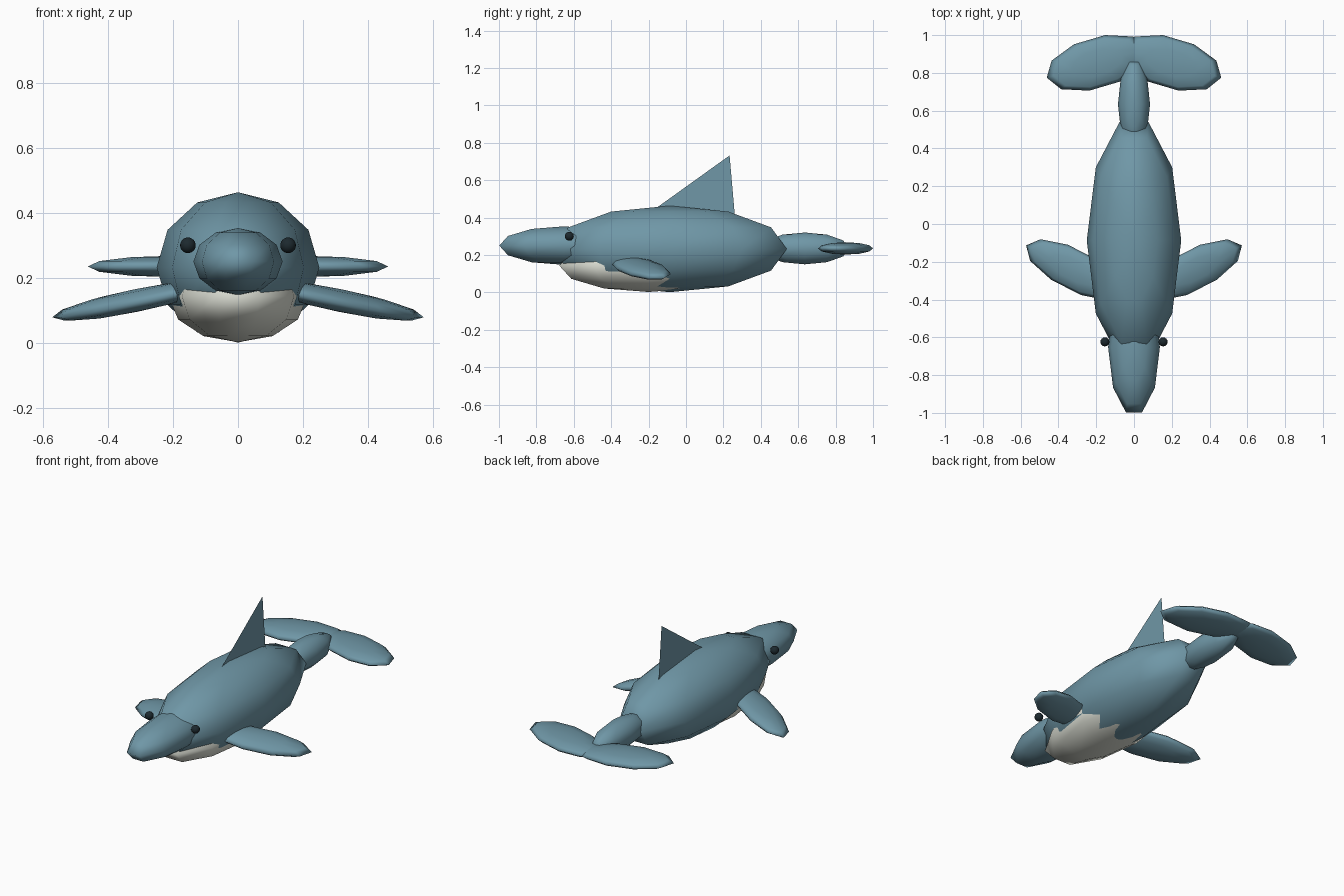
import bpy, bmesh
from mathutils import Matrix, Vector

if "Cube" in bpy.data.objects:
    bpy.data.objects.remove(bpy.data.objects["Cube"])


def material(name, color):
    m = bpy.data.materials.new(name)
    m.diffuse_color = (*color, 1)
    m.use_nodes = True
    m.node_tree.nodes["Principled BSDF"].inputs["Base Color"].default_value = m.diffuse_color
    return m


SKIN = material("blue_skin", (0.16, 0.31, 0.385))
BELLY = material("pale_belly", (0.75, 0.77, 0.69))
EYE = material("dark_eye", (0.012, 0.022, 0.028))


def add_object(name, bm, mat):
    mesh = bpy.data.meshes.new(name)
    bm.to_mesh(mesh)
    bm.free()
    mesh.materials.append(mat)
    obj = bpy.data.objects.new(name, mesh)
    bpy.context.collection.objects.link(obj)
    return obj


def blob(name, center, length, width, height, mat, segments=10, rings=6):
    """Low-poly sphere stretched along three axis vectors."""
    bm = bmesh.new()
    bmesh.ops.create_uvsphere(bm, u_segments=segments, v_segments=rings, radius=1)
    # sphere meridians start on local y, so the width axis goes there
    axes = Matrix((length, width, height)).transposed().to_4x4()
    bm.transform(Matrix.Translation(Vector(center)) @ axes)
    bmesh.ops.recalc_face_normals(bm, faces=bm.faces)
    for f in bm.faces:
        f.smooth = True
    return add_object(name, bm, mat)


def straight_blob(name, y, z, rx, ry, rz, mat):
    return blob(name, (0, y, z), (0, ry, 0), (rx, 0, 0), (0, 0, rz), mat)


# Parts on the centre line
straight_blob("body", -0.087, 0.232, 0.25, 0.658, 0.231, SKIN)
straight_blob("belly", -0.2, 0.143, 0.213, 0.502, 0.141, BELLY)
straight_blob("head", -0.652, 0.25, 0.137, 0.364, 0.103, SKIN)
straight_blob("tail_stock", 0.635, 0.235, 0.085, 0.25, 0.085, SKIN)

# Paired parts
for side, s in (("left", -1), ("right", 1)):
    blob(side + "_flipper", (s * 0.315, -0.243, 0.13),
         (s * 0.258, 0.093, -0.054), (s * 0.035, 0.133, 0), (s * 0.007, 0, 0.034), SKIN)
    blob(side + "_fluke", (s * 0.195, 0.853, 0.235),
         (s * 0.267, -0.035, 0), (s * -0.042, 0.147, 0), (0, 0, 0.033), SKIN)
    blob(side + "_eye", (s * 0.154, -0.624, 0.3),
         (0.024, 0, 0), (0, 0.024, 0), (0, 0, 0.024), EYE, 16, 12)

# Dorsal fin: a flat sheet whose base sinks into the back
bm = bmesh.new()
bm.faces.new([bm.verts.new((0, y, z)) for y, z in ((-0.23, 0.4), (0.262, 0.4), (0.233, 0.732))])
add_object("dorsal_fin", bm, SKIN)
